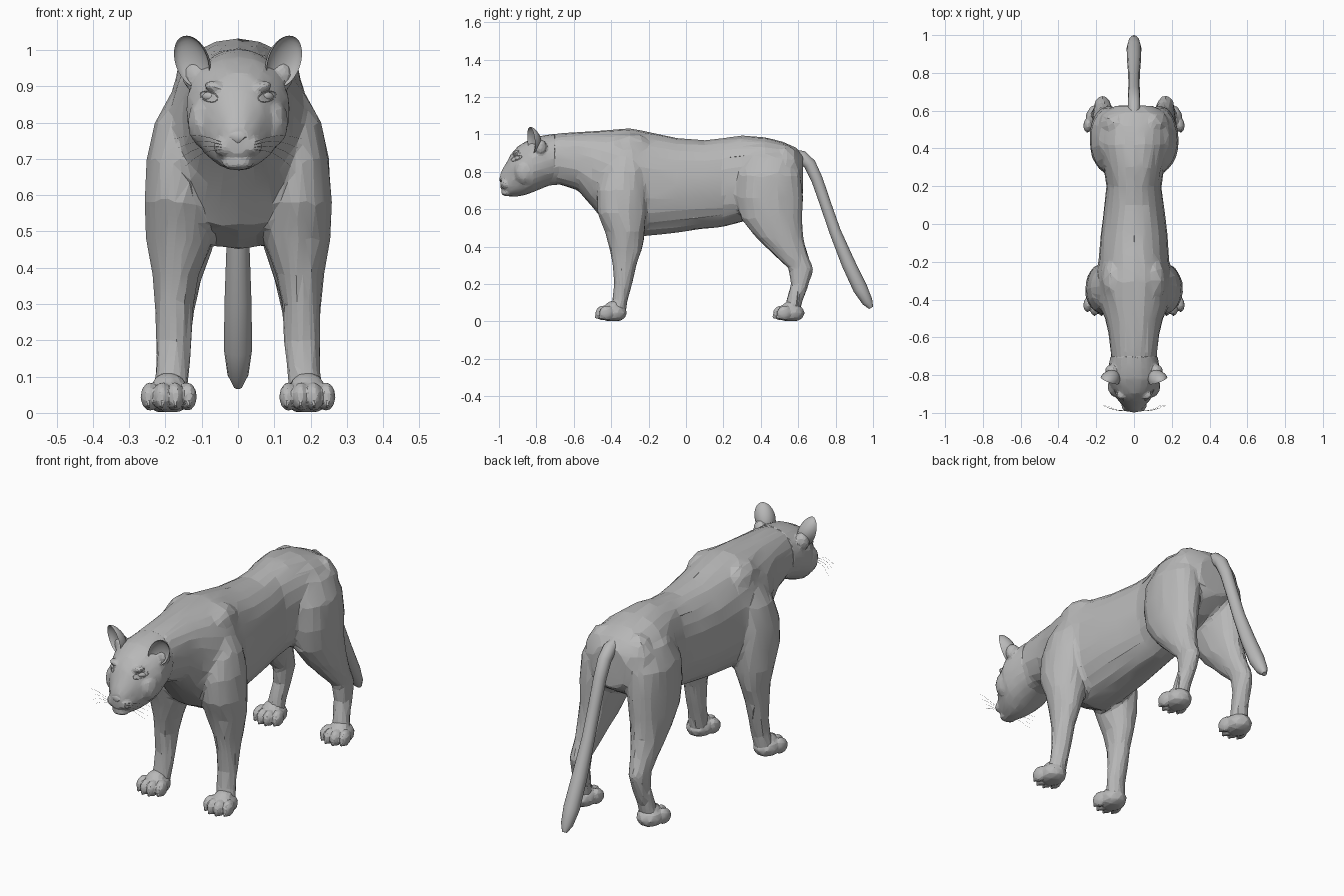
import bpy, bmesh, random
from math import sin, cos, pi, radians
from mathutils import Vector, Matrix, Euler
from mathutils.bvhtree import BVHTree

random.seed(4)
cube = bpy.data.objects.get("Cube")
if cube:
    bpy.data.objects.remove(cube, do_unlink=True)

GREY = (0.48, 0.48, 0.48, 1)
grey = bpy.data.materials.new("grey_coat")
grey.use_nodes = True
grey.diffuse_color = GREY
grey.node_tree.nodes["Principled BSDF"].inputs["Base Color"].default_value = GREY

X, Y, Z = Vector((1, 0, 0)), Vector((0, 1, 0)), Vector((0, 0, 1))


def ring(center, u, v, sides=24, power=1.0):
    """Closed (super)elliptic cross-section around a centre."""
    def bend(t):
        return (1 if t > 0 else -1) * abs(t) ** power
    angles = [2 * pi * i / sides for i in range(sides)]
    return [Vector(center) + u * bend(cos(a)) + v * bend(sin(a)) for a in angles]


def loft(bm, rings):
    """Skin a list of rings and cap both ends."""
    rows = [[bm.verts.new(p) for p in r] for r in rings]
    n = len(rows[0])
    for a, b in zip(rows, rows[1:]):
        for i in range(n):
            j = (i + 1) % n
            bm.faces.new((a[i], a[j], b[j], b[i]))
    bm.faces.new(rows[0][::-1])
    bm.faces.new(rows[-1])


def loft_along_y(bm, stations, power):
    loft(bm, [ring((0, y, (top + low) / 2), X * w, Z * (top - low) / 2, power=power)
              for y, top, low, w in stations])


def blob(bm, center, size, rot=(0, 0, 0)):
    m = Matrix.LocRotScale(Vector(center), Euler(rot), Vector(size))
    return bmesh.ops.create_icosphere(bm, subdivisions=2, radius=1, matrix=m)["verts"]


def tube(bm, points, radii, sides):
    pts = [Vector(p) for p in points]
    rings = []
    for i, (p, r) in enumerate(zip(pts, radii)):
        d = pts[min(i + 1, len(pts) - 1)] - pts[max(i - 1, 0)]
        q = d.to_track_quat('Z', 'Y')
        rings.append(ring(p, q @ X * r, q @ Y * r, sides))
    loft(bm, rings)


def finish(bm, name, voxel=None, ratio=1.0, angle=30, soften=4, rough=0.0):
    """Turn a bmesh into an object; optionally fuse its shells into one faceted skin."""
    bmesh.ops.recalc_face_normals(bm, faces=bm.faces)
    mesh = bpy.data.meshes.new(name)
    bm.to_mesh(mesh)
    bm.free()
    ob = bpy.data.objects.new(name, mesh)
    bpy.context.scene.collection.objects.link(ob)
    if voxel:
        fuse = ob.modifiers.new("fuse", 'REMESH')
        fuse.mode = 'VOXEL'
        fuse.voxel_size = voxel
        soft = ob.modifiers.new("soften", 'SMOOTH')
        soft.factor, soft.iterations = 0.5, soften
        facet = ob.modifiers.new("facet", 'DECIMATE')
        facet.ratio = ratio
        dg = bpy.context.evaluated_depsgraph_get()
        baked = bpy.data.meshes.new_from_object(ob.evaluated_get(dg))
        ob.modifiers.clear()
        ob.data = baked
        for v in baked.vertices:
            v.co += v.normal * random.uniform(-rough, rough)
    ob.data.materials.clear()
    ob.data.materials.append(grey)
    bpy.ops.object.select_all(action='DESELECT')
    ob.select_set(True)
    bpy.context.view_layer.objects.active = ob
    bpy.ops.object.shade_smooth_by_angle(angle=radians(angle))
    return ob


# Torso and neck: y, top, bottom, half width
TORSO = [(-.78, .985, .72, .12), (-.68, 1.005, .733, .123), (-.58, 1.012, .7, .136),
         (-.5, 1.018, .61, .155), (-.42, 1.024, .51, .188), (-.3, 1.033, .45, .207),
         (-.2, 1.012, .46, .187), (-.05, .98, .475, .177), (.1, .968, .495, .157),
         (.2, .978, .507, .144), (.3, .994, .53, .162), (.42, .985, .575, .192),
         (.52, .96, .61, .19), (.59, .927, .65, .16), (.626, .885, .68, .1)]
# Legs: z, x, y, half width, half depth
FRONT_LEG = [(.93, .105, -.32, .035, .05), (.88, .125, -.325, .062, .09),
             (.8, .147, -.335, .082, .115), (.7, .163, -.345, .088, .132),
             (.58, .168, -.343, .091, .13),
             (.48, .162, -.325, .092, .107), (.38, .171, -.322, .064, .085),
             (.3, .176, -.328, .053, .064), (.2, .177, -.336, .05, .047),
             (.12, .18, -.352, .047, .041), (.04, .19, -.365, .048, .042)]
HIND_LEG = [(.93, .08, .44, .04, .07), (.88, .1, .45, .085, .13), (.78, .128, .445, .101, .17),
            (.66, .135, .447, .101, .178), (.55, .14, .457, .091, .164),
            (.45, .15, .5, .077, .127), (.36, .16, .558, .058, .092), (.28, .167, .615, .046, .066),
            (.2, .172, .61, .042, .048), (.12, .182, .583, .042, .042),
            (.04, .19, .565, .048, .042)]

bm = bmesh.new()
loft_along_y(bm, TORSO, 0.9)
for side in (1, -1):
    for leg in (FRONT_LEG, HIND_LEG):
        loft(bm, [ring((side * x, y, z), X * rx, Y * ry) for z, x, y, rx, ry in leg])
    # Breast, shoulder blade and buttock muscles
    blob(bm, (side * .095, -.405, .66), (.09, .07, .17), (.25, 0, 0))
    blob(bm, (side * .1, -.3, .91), (.075, .13, .1))
    blob(bm, (side * .095, .53, .78), (.1, .09, .17))
finish(bm, "body", voxel=0.012, ratio=0.05, angle=9, rough=0.002)

# Head: skull loft fused with muzzle, chin, cheeks, brows and ear roots
SKULL = [(-.993, .785, .715, .028), (-.978, .818, .692, .046), (-.958, .853, .675, .062),
         (-.938, .89, .668, .08), (-.9, .935, .668, .105), (-.865, .957, .674, .125),
         (-.82, .98, .69, .143), (-.76, .995, .715, .136), (-.7, 1.003, .738, .125)]
bm = bmesh.new()
loft_along_y(bm, SKULL, 0.94)
blob(bm, (0, -.955, .688), (.045, .034, .02))
for side in (1, -1):
    blob(bm, (side * .032, -.96, .735), (.036, .035, .032))
    blob(bm, (side * .085, -.86, .8), (.055, .062, .075))
    blob(bm, (side * .06, -.905, .898), (.035, .024, .016), (0, side * -.2, 0))
    blob(bm, (side * .118, -.778, .93), (.036, .035, .045))
head = finish(bm, "head", voxel=0.006, ratio=0.09, angle=12, rough=0.0006)

skin = BVHTree.FromPolygons([v.co for v in head.data.vertices],
                            [p.vertices[:] for p in head.data.polygons])


def face_point(x, z):
    """Point on the face seen from the front."""
    hit = skin.ray_cast(Vector((x, -2, z)), Y)[0]
    return hit if hit else Vector((x, -.9, z))


# Nose: wedge, broad at the top
bm = bmesh.new()
tip = face_point(0, .76)
for v in blob(bm, tip + Y * .008, (.032, .013, .022)):
    if v.co.z < tip.z:
        v.co.x *= 0.5
finish(bm, "nose")

for side, label in ((1, "left"), (-1, "right")):
    # Eye with thin lids
    bm = bmesh.new()
    spot = face_point(side * .08, .872)
    blob(bm, spot + Y * .008, (.022, .011, .013), (0, 0, side * .6))
    finish(bm, label + "_eye")
    bm = bmesh.new()
    lid = []
    for i in range(17):
        a = 2 * pi * i / 16
        dx, dz = .024 * cos(a), .014 * sin(a) + .005 * cos(a)
        lid.append(face_point(side * (.08 + dx), .872 + dz))
    tube(bm, lid, [.002] * len(lid), 6)
    finish(bm, label + "_eyelids")

    # Rounded ear: hollow front, thick back that widens into the skull
    bm = bmesh.new()
    shell = bmesh.ops.create_uvsphere(bm, u_segments=20, v_segments=14, radius=1)["verts"]
    for v in shell:
        if v.co.y < 0:
            v.co.y *= -0.5
        else:
            v.co.y *= 1 - 0.3 * v.co.z
    place = Matrix.LocRotScale(Vector((side * .128, -.828, .968)),
                               Euler((radians(10), side * radians(16), side * radians(26))),
                               Vector((.049, .055, .074)))
    bmesh.ops.transform(bm, matrix=place, verts=shell)
    finish(bm, label + "_ear")

    # Whiskers
    bm = bmesh.new()
    for k in range(4):
        root = face_point(side * .045, .725 + k * .007)
        reach = .1 + .01 * k
        path = [root + Vector((side * reach * t, .03 * t - .01 * sin(pi * t),
                               .014 * sin(pi * t) + (k - 2.5) * .018 * t))
                for t in (0, .25, .5, .75, 1)]
        tube(bm, path, [.0006, .0006, .0005, .0004, .0003], 4)
    finish(bm, label + "_whiskers")

    # Paws: pad, instep and four toes with claws, fused and flattened on the ground
    for end, y in (("front", -.385), ("hind", .565)):
        bm = bmesh.new()
        x = side * .191
        blob(bm, (x, y - .005, .045), (.066, .075, .054))
        blob(bm, (x, y - .01, .075), (.047, .05, .034), (.4, 0, 0))
        for k in (-1.5, -.5, .5, 1.5):
            back = .02 if abs(k) > 1 else 0
            toe = Vector((x + k * .034, y - .058 + back, .045))
            blob(bm, toe, (.026, .043, .04), (.3, 0, k * .12))
            blob(bm, toe + Vector((k * .003, -.034, -.02)), (.007, .012, .012))
        for v in bm.verts:
            v.co.z = max(v.co.z, 0.003)
        finish(bm, f"{end}_{label}_paw", voxel=0.005, ratio=0.14, angle=14, soften=1)

# Tail: y, z, radius
TAIL = [(.56, .895, .028), (.62, .88, .033), (.662, .84, .033), (.7, .76, .031),
        (.745, .63, .03), (.797, .48, .031), (.868, .31, .037), (.932, .175, .039),
        (.97, .105, .029), (.99, .072, .012)]
bm = bmesh.new()
tube(bm, [(0, y, z) for y, z, r in TAIL], [r for y, z, r in TAIL], 12)
finish(bm, "tail", angle=35)
